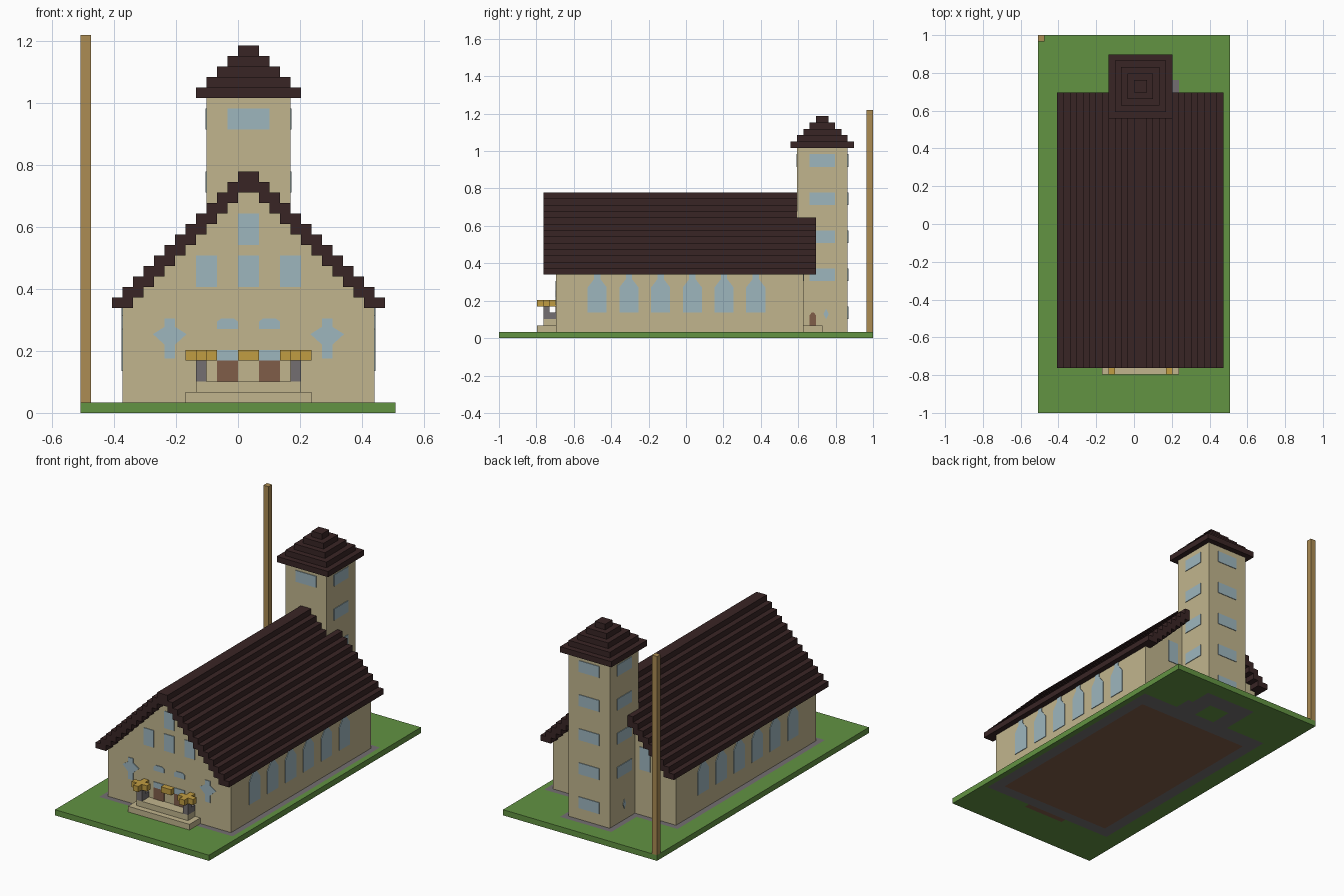
import bpy, bmesh

if "Cube" in bpy.data.objects:
    bpy.data.objects.remove(bpy.data.objects["Cube"], do_unlink=True)

U = 2 / 59            # one block
NX, NY = 30, 59       # plot size in blocks
MID = 16              # building axis, in blocks
TX, TY = 16, 51       # tower centre, in blocks


def pos(i, j, k):
    return ((i - NX / 2) * U, (j - NY / 2) * U, k * U)


def material(name, *rgb):
    lin = [((c / 255 + 0.055) / 1.055) ** 2.4 for c in rgb] + [1]
    m = bpy.data.materials.new(name)
    m.use_nodes = True
    m.diffuse_color = lin
    m.node_tree.nodes["Principled BSDF"].inputs["Base Color"].default_value = lin
    return m


PLASTER = material("plaster", 193, 181, 141)
ROOF = material("dark_roof", 57, 37, 37)
GRASS = material("grass", 98, 147, 66)
GLASS = material("pale_glass", 158, 182, 190)
BROWN = material("brown_door", 128, 93, 73)
STONE = material("grey_stone", 116, 111, 113)
GOLD = material("gold", 193, 157, 66)
WOOD = material("wood", 172, 140, 84)


def finish(bm, name, *mats):
    bmesh.ops.recalc_face_normals(bm, faces=bm.faces)
    me = bpy.data.meshes.new(name)
    bm.to_mesh(me)
    bm.free()
    for m in mats:
        me.materials.append(m)
    ob = bpy.data.objects.new(name, me)
    bpy.context.collection.objects.link(ob)
    return ob


def prism(bm, points, vector):
    """Extrude a flat outline given in blocks."""
    face = bm.faces.new([bm.verts.new(pos(*p)) for p in points])
    ext = bmesh.ops.extrude_face_region(bm, geom=[face])
    verts = [g for g in ext["geom"] if isinstance(g, bmesh.types.BMVert)]
    bmesh.ops.translate(bm, verts=verts, vec=[c * U for c in vector])


def boxes(name, mat, items):
    """Each item: (i0, i1, j0, j1, k0, k1)."""
    bm = bmesh.new()
    for a, b, c, d, e, f in items:
        prism(bm, [(a, c, e), (b, c, e), (b, d, e), (a, d, e)], (0, 0, f - e))
    return finish(bm, name, mat)


def plates(name, mat, axis, plane, outlines):
    """Thin panels lying on a wall facing along the axis."""
    bm = bmesh.new()
    t = 0.11
    for pts in outlines:
        if axis == "x":
            prism(bm, [(plane - t, a, k) for a, k in pts], (2 * t, 0, 0))
        else:
            prism(bm, [(a, plane - t, k) for a, k in pts], (0, 2 * t, 0))
    return finish(bm, name, mat)


def rect(a, b, k0, k1):
    return [(a, k0), (b, k0), (b, k1), (a, k1)]


def mirrored(outlines):
    return outlines + [[(2 * MID - a, k) for a, k in o] for o in outlines]


# Ground slab with foundations let into it
def ground_kind(i, j):
    def inside(a, b, c, d):
        return a < i < b and c < j < d
    if inside(5, 27, 10, 46) or inside(12, 20, 7, 8):
        return 1
    if inside(14, 18, 49, 53):
        return 0
    if inside(3, 29, 8, 49) or inside(11, 21, 46, 56) or inside(20, 22, 48, 52):
        return 2
    return 0


bm = bmesh.new()
grid = [[bm.verts.new(pos(i, j, 0)) for j in range(NY + 1)] for i in range(NX + 1)]
for i in range(NX):
    for j in range(NY):
        f = bm.faces.new((grid[i][j], grid[i + 1][j], grid[i + 1][j + 1], grid[i][j + 1]))
        f.material_index = ground_kind(i + 0.5, j + 0.5)
ext = bmesh.ops.extrude_face_region(bm, geom=bm.faces[:], use_keep_orig=True)
bmesh.ops.translate(bm, vec=(0, 0, U),
                    verts=[g for g in ext["geom"] if isinstance(g, bmesh.types.BMVert)])
finish(bm, "ground", GRASS, BROWN, STONE)

# Nave walls with stepped gable
half = [(4, 1), (4, 10)]
for n in range(11):
    half += [(5 + n, 10 + n), (5 + n, 11 + n)]
outline = half + [(2 * MID - a, k) for a, k in reversed(half)]
bm = bmesh.new()
prism(bm, [(a, 9, k) for a, k in outline], (0, 39, 0))
finish(bm, "nave_walls", PLASTER)

# Stepped nave roof, upper courses stop at the tower
courses = []
for n in range(13):
    end = 50 if n < 9 else 47
    if n < 11:
        courses += [(3 + n, 5 + n, 7, end, 10 + n, 11 + n),
                    (27 - n, 29 - n, 7, end, 10 + n, 11 + n)]
    else:
        courses.append((3 + n, 29 - n, 7, end, 10 + n, 11 + n))
boxes("nave_roof", ROOF, courses)

# Tower and its stepped pyramid roof
boxes("tower", PLASTER, [(TX - 4, TX + 4, TY - 4, TY + 4, 1, 30)])
boxes("tower_roof", ROOF, [(TX - 5 + n, TX + 5 - n, TY - 5 + n, TY + 5 - n, 30 + n, 31 + n)
                           for n in range(5)])

# Tower windows
levels = (9, 15, 21, 27)
side_rows = [rect(TY - 2, TY + 2, k, k + 2) for k in levels]
back_rows = [rect(TX - 2, TX + 2, k, k + 2) for k in (3,) + levels]


def slit(a):
    return [(a, 3), (a + 0.4, 3.8), (a, 4.6), (a - 0.4, 3.8)]


plates("tower_front_window", GLASS, "y", TY - 4, [rect(TX - 2, TX + 2, 27, 29)])
plates("tower_back_windows", GLASS, "y", TY + 4, back_rows)
plates("tower_left_windows", GLASS, "x", TX + 4, side_rows + [slit(51.6)])
plates("tower_right_windows", GLASS, "x", TX - 4, side_rows + [slit(51)])

# Tower side door and step
plates("tower_door", BROWN, "x", TX + 4,
       [[(49, 2), (50, 2), (50, 3.6), (49.7, 4), (49.3, 4), (49, 3.6)]])
boxes("tower_step", PLASTER, [(20, 21, 48, 51, 1, 2)])

# Pointed nave windows on both long walls
arch = [(0, 4), (3, 4), (3, 8), (2, 9.3), (2, 10), (1, 10), (1, 9.3), (0, 8)]
arches = [[(14 + 5 * n + a, k) for a, k in arch] for n in range(6)]
plates("nave_left_windows", GLASS, "x", 28, arches)
plates("nave_right_windows", GLASS, "x", 4, arches)
plates("nave_back_windows", GLASS, "y", 48, mirrored([rect(21, 23, 9, 13)]))

# Front windows: gable lights, door lights and star crosses
star = [(8, 5.2), (9, 5.2), (9, 6.5), (10.1, 7.5), (9, 8.2), (9, 9),
        (8, 9), (8, 8.2), (6.9, 7.5), (8, 6.5)]
plates("front_windows", GLASS, "y", 9,
       [rect(15, 17, 12, 15), rect(15, 17, 16, 19)]
       + mirrored([rect(11, 13, 12, 15), rect(13, 15, 5, 6),
                   [(13, 8), (15, 8), (15, 8.7), (14.6, 9), (13.4, 9), (13, 8.7)], star]))
plates("front_doors", BROWN, "y", 9, mirrored([rect(13, 15, 3, 5)]))

# Porch steps, posts and gold canopies
boxes("porch_steps", PLASTER, [(10, 22, 6, 9, 1, 2), (11, 21, 7, 9, 2, 3)])
for side, a in (("right", 11), ("left", 20)):
    boxes(side + "_porch_post", STONE, [(a, a + 1, 7, 9, 3, 4), (a, a + 1, 7, 8, 4, 5)])
    boxes(side + "_canopy", GOLD, [(a - 1, a + 2, 7, 8, 5, 6), (a, a + 1, 6, 7, 5, 6),
                                   (a, a + 1, 8, 9, 5, 6)])
boxes("door_lamp", GOLD, [(15, 17, 8, 9, 5, 6)])

# Tall pole in the back corner
boxes("corner_pole", WOOD, [(0, 1, 58, 59, 1, 36)])
